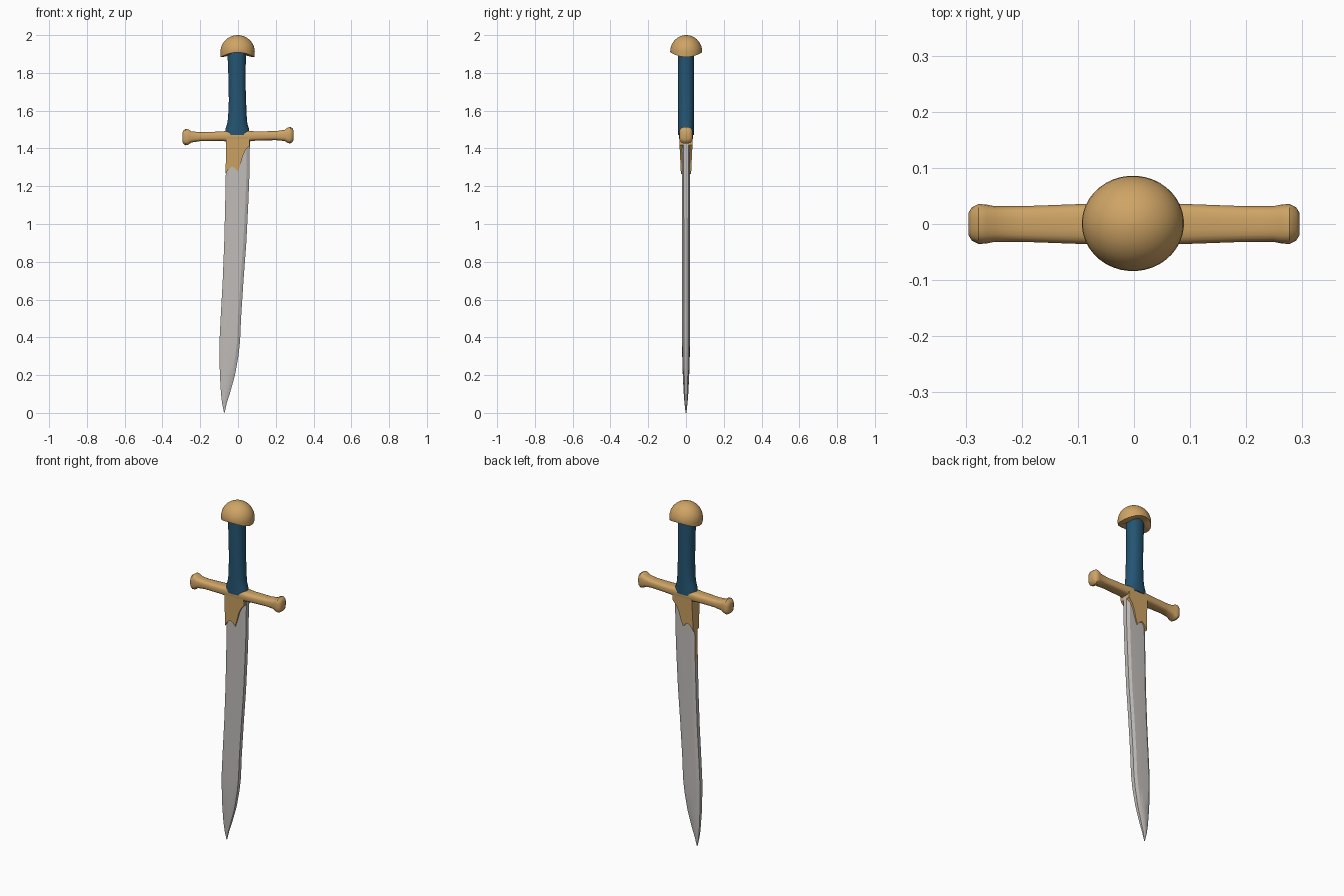
import bpy, bmesh, math

if "Cube" in bpy.data.objects:
    bpy.data.objects.remove(bpy.data.objects["Cube"])

def material(name, col):
    m = bpy.data.materials.new(name)
    m.diffuse_color = (*col, 1)
    m.use_nodes = True
    m.node_tree.nodes["Principled BSDF"].inputs["Base Color"].default_value = m.diffuse_color
    return m

gold = material("warm gold", (0.62, 0.37, 0.13))
blue = material("dark blue leather", (0.018, 0.09, 0.17))
steel = material("pale steel", (0.53, 0.505, 0.49))

def loft(name, rings, mats, angle=35):
    """Skin a list of equal-length closed rings and cap both ends."""
    bm = bmesh.new()
    vs = [[bm.verts.new(p) for p in r] for r in rings]
    n = len(rings[0])
    for a, b in zip(vs, vs[1:]):
        for i in range(n):
            j = (i + 1) % n
            bm.faces.new((a[i], a[j], b[j], b[i]))
    bm.faces.new(vs[0][::-1])
    bm.faces.new(vs[-1])
    bmesh.ops.recalc_face_normals(bm, faces=bm.faces)
    me = bpy.data.meshes.new(name)
    bm.to_mesh(me)
    bm.free()
    ob = bpy.data.objects.new(name, me)
    bpy.context.collection.objects.link(ob)
    for m in mats:
        me.materials.append(m)
    bpy.ops.object.select_all(action='DESELECT')
    ob.select_set(True)
    bpy.context.view_layer.objects.active = ob
    bpy.ops.object.shade_smooth_by_angle(angle=math.radians(angle))
    return ob

def oval(n, p=1.0):
    """Unit oval points; p below 1 makes them squarer."""
    pts = []
    for i in range(n):
        a = 2 * math.pi * (i + 0.5) / n
        c, s = math.cos(a), math.sin(a)
        pts.append((math.copysign(abs(c) ** p, c), math.copysign(abs(s) ** p, s)))
    return pts

# Pommel: dome with a saddle-shaped rim, higher at front and back
N = 40
rings = []
for k in range(10):
    f = math.radians(88 - k * 88 / 9)
    r = math.cos(f)
    rings.append([(-0.002 + 0.091 * r * c, 0.001 + 0.085 * r * s, 1.912 + 0.088 * math.sin(f))
                  for c, s in oval(N)])
for r, up in ((0.985, 0.0), (0.9, -0.001), (0.55, 0.006)):
    rings.append([(-0.002 + 0.091 * r * c, 0.001 + 0.085 * r * s,
                   1.884 + up + 0.024 * s * s) for c, s in oval(N)])
loft("pommel", rings, [gold])

# Grip: z, half width, centre x
grip = [(1.47, 0.067, -0.004), (1.505, 0.062, -0.004), (1.53, 0.054, -0.004), (1.56, 0.050, -0.003),
        (1.65, 0.046, -0.003), (1.75, 0.045, -0.005), (1.83, 0.047, -0.006), (1.92, 0.05, -0.007)]
loft("grip", [[(cx + h * c, 0.042 * s, z) for c, s in oval(28, 0.9)] for z, h, cx in grip], [blue])

# Crossguard: distance from centre, half height, half depth
arm = [(0.295, 0.022, 0.020), (0.289, 0.036, 0.030), (0.277, 0.044, 0.036), (0.263, 0.041, 0.035),
       (0.248, 0.030, 0.032), (0.20, 0.024, 0.032), (0.09, 0.025, 0.036), (0.05, 0.029, 0.037)]
stations = [(-x, h, d) for x, h, d in arm] + arm[::-1]
loft("crossguard", [[(x, d * c, 1.465 + 0.012 * x / 0.3 * abs(x) / 0.3 * 0.5 + h * s)
                     for c, s in oval(20, 0.65)] for x, h, d in stations], [gold])

# Collar: notched outline running through both sides of the blade
outline = [(-0.062, 1.455), (-0.066, 1.265), (-0.052, 1.288), (-0.032, 1.305), (-0.016, 1.296),
           (0.0, 1.277), (0.014, 1.318), (0.026, 1.362), (0.04, 1.392), (0.062, 1.417), (0.062, 1.455)]

def depth(z):
    return 0.027 + 0.009 * (z - 1.265) / 0.19

loft("blade_collar", [[(x, s * depth(z), z) for x, z in outline] for s in (-1, 1)], [gold], 25)

# Blade: z, left edge, right edge, half thickness
blade = [(0.0, -0.074, -0.071, 0.002), (0.05, -0.084, -0.060, 0.008), (0.1, -0.090, -0.044, 0.012),
         (0.2, -0.096, -0.016, 0.017), (0.3, -0.098, 0.002, 0.020), (0.38, -0.098, 0.011, 0.021),
         (0.5, -0.092, 0.016, 0.021), (0.7, -0.081, 0.029, 0.021), (0.9, -0.073, 0.044, 0.021),
         (1.1, -0.068, 0.054, 0.022), (1.25, -0.065, 0.060, 0.022), (1.45, -0.062, 0.063, 0.022)]
rings = []
for z, l, r, t in blade:
    b = min(0.016, 0.3 * (r - l))
    e = t * 0.55
    m = (l + r) / 2
    rings.append([(l, -e, z), (l + b, -t * 0.95, z), (m, -t, z), (r - b, -t * 0.95, z), (r, -e, z),
                  (r, e, z), (r - b, t * 0.95, z), (m, t, z), (l + b, t * 0.95, z), (l, e, z)])
ob = loft("blade", rings, [steel, gold], 20)
# Gold runs a little way down the blunt left edge
for p in ob.data.polygons:
    if p.normal.x < -0.9 and p.center.z > 1.12:
        p.material_index = 1
